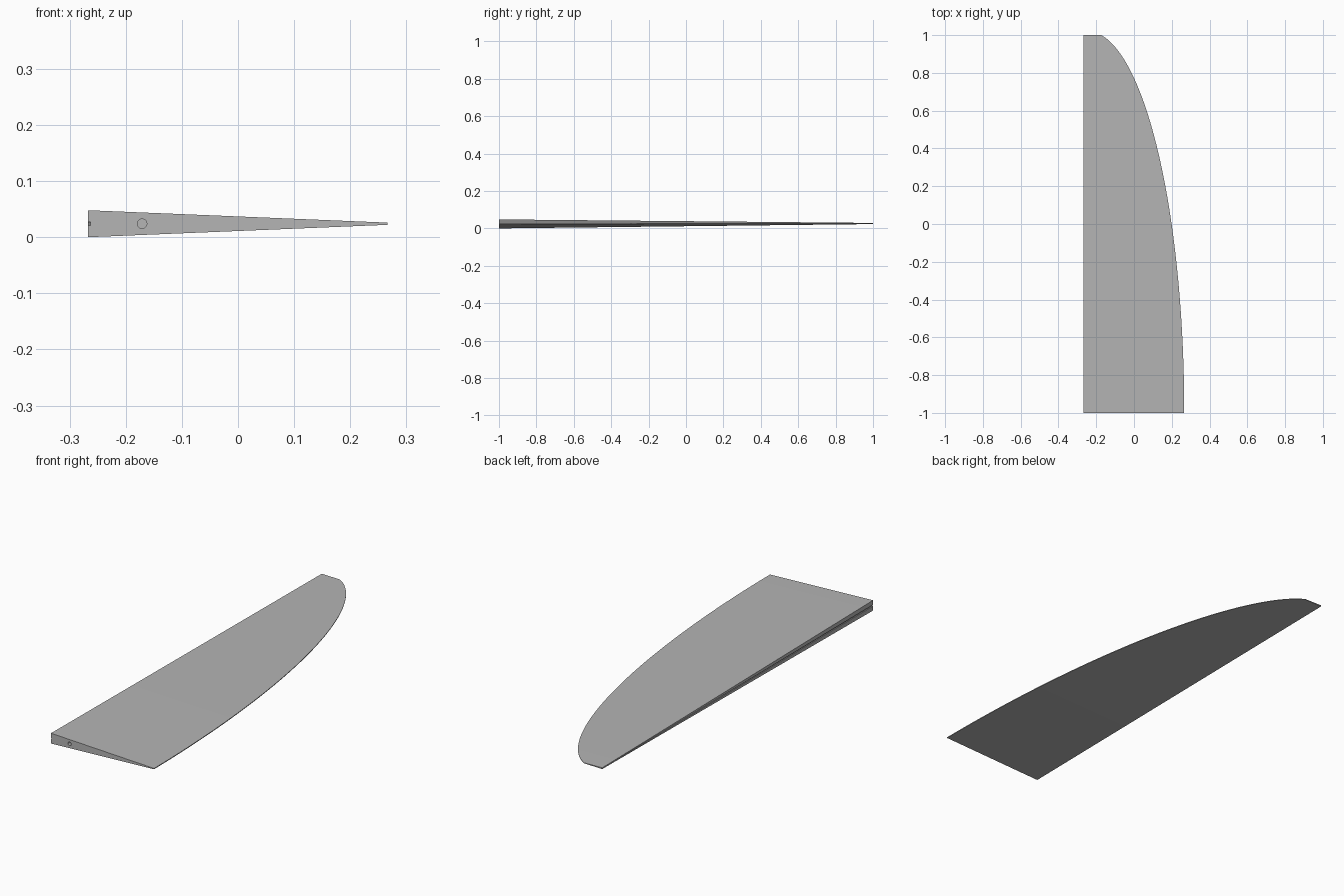
import bpy, bmesh, math

cube = bpy.data.objects.get("Cube")
if cube:
    bpy.data.objects.remove(cube, do_unlink=True)

HINGE_X, ROOT_Y, SPAN = -0.267, -1.0, 2.0
ARC_X, ARC_A, ARC_B = -0.245, 0.511, 2.02   # elliptical trailing edge
STATIONS = 48

# One flat grey
grey = bpy.data.materials.new("plain grey")
grey.use_nodes = True
colour = (0.46, 0.46, 0.46, 1)
grey.diffuse_color = colour
grey.node_tree.nodes["Principled BSDF"].inputs["Base Color"].default_value = colour


def lerp(a, b, t):
    return a + (b - a) * t


def section(angle):
    """Wedge cross-section with a hinge groove, thinning toward the tip."""
    v = ARC_B * math.sin(angle)
    t = v / SPAN
    edge_x = ARC_X + ARC_A * math.cos(angle)
    mid = lerp(0.024, 0.0262, t)
    half = lerp(0.024, 0.003, t)
    edge = lerp(0.002, 0.0014, t)
    slot = half * 0.13
    floor_x = HINGE_X + 0.004
    profile = [(HINGE_X, -half), (edge_x, -edge), (edge_x, edge), (HINGE_X, half),
               (HINGE_X, slot), (floor_x, slot), (floor_x, -slot), (HINGE_X, -slot)]
    return [(x, ROOT_Y + v, mid + z) for x, z in profile]


# Tapered blade, lofted from root to tip
bm = bmesh.new()
last = math.asin(SPAN / ARC_B)
rings = [[bm.verts.new(p) for p in section(last * i / STATIONS)]
         for i in range(STATIONS + 1)]
for a, b in zip(rings, rings[1:]):
    for i in range(len(a)):
        j = (i + 1) % len(a)
        bm.faces.new((a[i], a[j], b[j], b[i]))
bm.faces.new(rings[0])
bm.faces.new(rings[-1])
bmesh.ops.recalc_face_normals(bm, faces=bm.faces)
mesh = bpy.data.meshes.new("control_surface")
bm.to_mesh(mesh)
bm.free()
mesh.materials.append(grey)
blade = bpy.data.objects.new("control_surface", mesh)
bpy.context.collection.objects.link(blade)

# Round pivot hole in the root face
bpy.ops.mesh.primitive_cylinder_add(vertices=32, radius=0.0085, depth=0.4,
                                    location=(-0.171, ROOT_Y, 0.024),
                                    rotation=(math.pi / 2, 0, 0))
cutter = bpy.context.object
cutter.name = "pivot_hole_cutter"
cutter.data.materials.append(grey)

bpy.ops.object.select_all(action='DESELECT')
blade.select_set(True)
bpy.context.view_layer.objects.active = blade
hole = blade.modifiers.new("pivot_hole", 'BOOLEAN')
hole.operation = 'DIFFERENCE'
hole.solver = 'EXACT'
hole.object = cutter
bpy.ops.object.modifier_apply(modifier=hole.name)
bpy.data.objects.remove(cutter, do_unlink=True)

# Smooth the curved edge, keep the corners crisp
bpy.ops.object.shade_smooth_by_angle(angle=math.radians(20))
# The wedge faces meet the hinge and trailing faces at sharp edges
blade.data.update()
